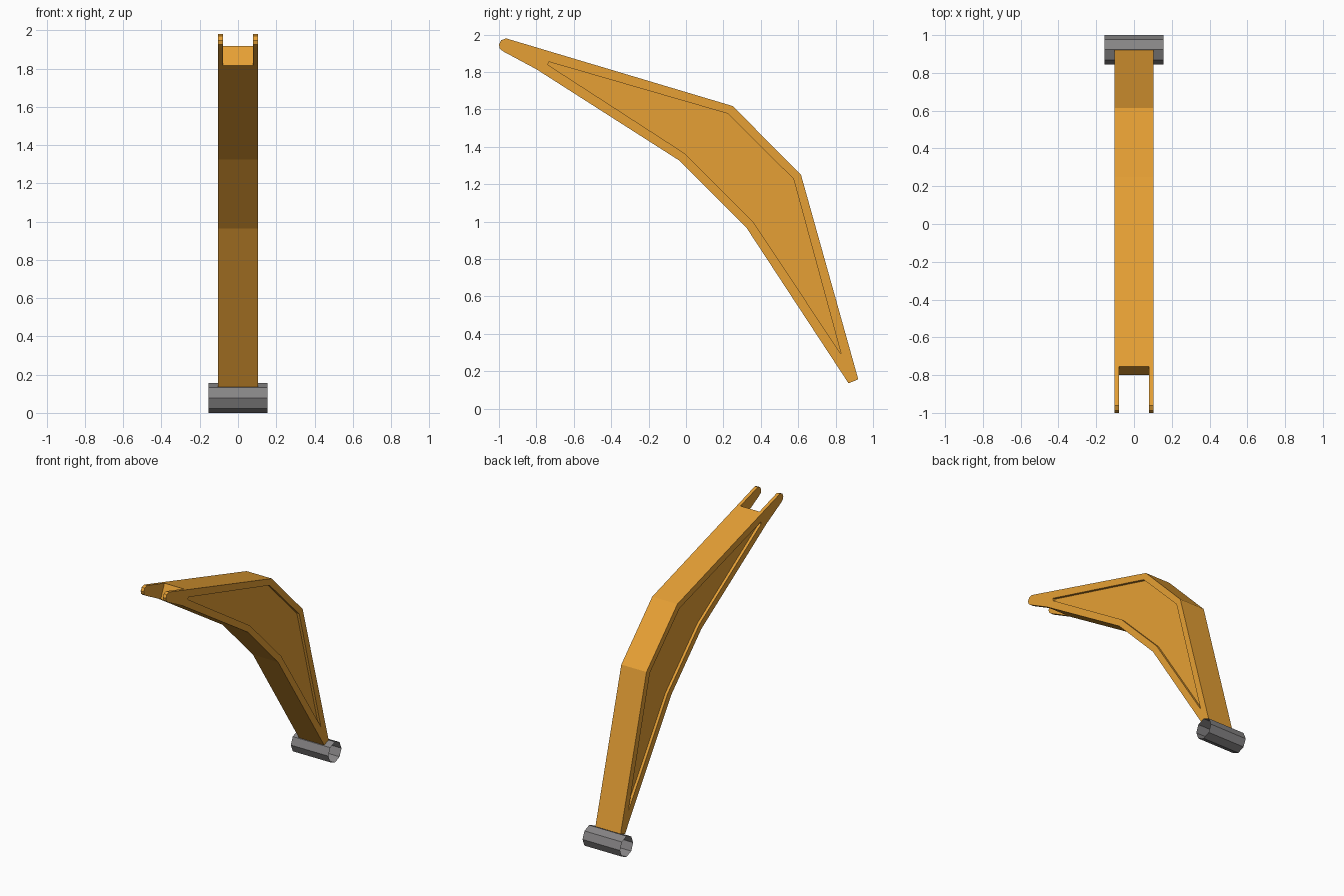
import bpy, bmesh, math

if "Cube" in bpy.data.objects:
    bpy.data.objects.remove(bpy.data.objects["Cube"])


def material(name, rgb):
    m = bpy.data.materials.new(name)
    m.diffuse_color = (*rgb, 1)
    m.use_nodes = True
    m.node_tree.nodes["Principled BSDF"].inputs["Base Color"].default_value = m.diffuse_color
    return m


ORANGE = material("orange paint", (0.79, 0.35, 0.035))
GREY = material("grey steel", (0.24, 0.233, 0.235))


def prism(name, profile, x0, x1, mat):
    """Extrude a (y, z) profile along x."""
    bm = bmesh.new()
    face = bm.faces.new([bm.verts.new((x0, y, z)) for y, z in profile])
    ext = bmesh.ops.extrude_face_region(bm, geom=[face])["geom"]
    bmesh.ops.translate(bm, vec=(x1 - x0, 0, 0),
                        verts=[v for v in ext if isinstance(v, bmesh.types.BMVert)])
    bmesh.ops.recalc_face_normals(bm, faces=bm.faces)
    mesh = bpy.data.meshes.new(name)
    bm.to_mesh(mesh)
    bm.free()
    mesh.materials.append(mat)
    ob = bpy.data.objects.new(name, mesh)
    bpy.context.collection.objects.link(ob)
    return ob


def cut(ob, cutter):
    mod = ob.modifiers.new("cut", "BOOLEAN")
    mod.operation = "DIFFERENCE"
    mod.solver = "EXACT"
    mod.object = cutter
    bpy.context.view_layer.objects.active = ob
    bpy.ops.object.modifier_apply(modifier=mod.name)
    bpy.data.objects.remove(cutter)


# Bent boom arm with a rounded tip
W = 0.104
boom = prism("boom_arm", [
    (-0.962, 1.98), (0.25, 1.618), (0.615, 1.25), (0.921, 0.157), (0.869, 0.136),
    (0.325, 0.965), (-0.033, 1.325), (-0.80, 1.815), (-0.977, 1.91),
    (-0.996, 1.925), (-1.0, 1.948), (-0.988, 1.97)], -W, W, ORANGE)

# Fork slot at the tip, with a sloping back wall
cut(boom, prism("fork_cutter", [
    (-1.2, 2.1), (-0.6755, 2.1), (-0.8437, 1.715), (-1.2, 1.715)], -0.079, 0.079, ORANGE))

# Recessed panel on each side
panel = [(-0.735, 1.855), (0.225, 1.577), (0.575, 1.228), (0.83, 0.29),
         (0.362, 0.995), (-0.01, 1.367), (-0.722, 1.828), (-0.738, 1.838)]
for s in (-1, 1):
    cut(boom, prism("panel_cutter", panel, s * (W - 0.02), s * (W + 0.1), ORANGE))

# Open eight-sided pivot tube at the foot
bpy.ops.mesh.primitive_cylinder_add(vertices=8, radius=0.0775, depth=0.31,
                                    end_fill_type="NOTHING",
                                    location=(0, 0.9225, 0.0775),
                                    rotation=(0, math.pi / 2, 0))
tube = bpy.context.object
tube.name = "pivot_tube"
tube.data.materials.append(GREY)
